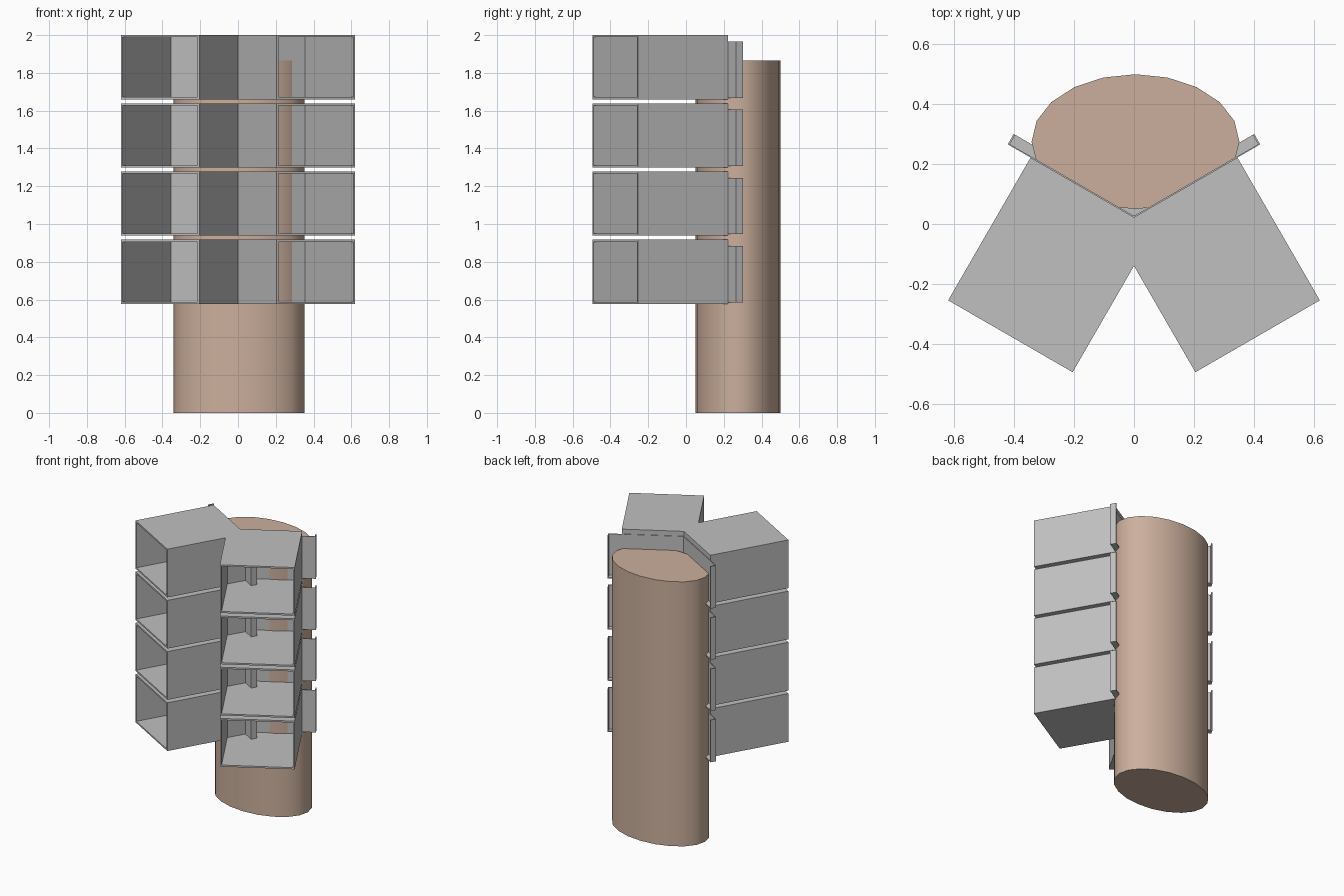
import bpy, bmesh, math
from mathutils import Matrix, Vector

if "Cube" in bpy.data.objects:
    bpy.data.objects.remove(bpy.data.objects["Cube"])


def material(name, colour):
    m = bpy.data.materials.new(name)
    m.use_nodes = True
    m.diffuse_color = (*colour, 1)
    m.node_tree.nodes["Principled BSDF"].inputs["Base Color"].default_value = (*colour, 1)
    return m


grey = material("concrete grey", (0.53, 0.53, 0.53))
clay = material("clay brown", (0.60, 0.43, 0.335))


def finish(bm, name, mat):
    bmesh.ops.recalc_face_normals(bm, faces=bm.faces)
    mesh = bpy.data.meshes.new(name)
    bm.to_mesh(mesh)
    bm.free()
    mesh.materials.append(mat)
    ob = bpy.data.objects.new(name, mesh)
    bpy.context.collection.objects.link(ob)
    return ob


def add_box(bm, lo, hi):
    lo, hi = Vector(lo), Vector(hi)
    place = Matrix.Translation((lo + hi) / 2) @ Matrix.Diagonal((*(hi - lo), 1))
    bmesh.ops.create_cube(bm, size=1, matrix=place)


def place_wing(bm, side):
    """Turn a part to its wing's angle, mirrored for the -x wing."""
    turn = Matrix.Rotation(math.radians(30), 4, "Z")
    bm.transform(Matrix.Diagonal((side, 1, 1, 1)) @ turn)


# Wing layout in its own frame: x across, y towards the back
LEFT, RIGHT, FRONT, BACK = -0.07, 0.41, -0.531, 0.0195
WALL, BACK_WALL = 0.016, 0.0385
HEIGHT, BASE, PITCH = 0.34, 0.577, 0.361


def room(name, side, z):
    bm = bmesh.new()
    add_box(bm, (LEFT, FRONT, z), (RIGHT, BACK, z + HEIGHT))
    bm.normal_update()
    mouth = [f for f in bm.faces if f.normal.y < -0.9]
    bmesh.ops.inset_region(bm, faces=mouth, thickness=WALL)
    depth = BACK - BACK_WALL - FRONT
    sunk = bmesh.ops.extrude_face_region(bm, geom=mouth)["geom"]
    bmesh.ops.delete(bm, geom=mouth, context="FACES")
    verts = [v for v in sunk if isinstance(v, bmesh.types.BMVert)]
    bmesh.ops.translate(bm, verts=verts, vec=(0, depth, 0))
    place_wing(bm, side)
    finish(bm, name, grey)


def back_tray(name, side, z):
    """Shallow tray behind a room, wider than it, open to the back and top."""
    a, b, front, back = LEFT - 0.088, RIGHT + 0.088, BACK, BACK + 0.04
    top, t = z + 0.298, 0.006
    bm = bmesh.new()
    add_box(bm, (a, front, z), (b, front + 0.004, top))
    add_box(bm, (a, front, z), (b, back, z + t))
    add_box(bm, (a, front, z), (a + t, back, top))
    add_box(bm, (b - t, front, z), (b, back, top))
    place_wing(bm, side)
    finish(bm, name, grey)


# Four storeys of rooms on two splayed wings
for side, label in ((1, "left"), (-1, "right")):
    for i in range(4):
        z = BASE + i * PITCH
        room(f"{label}_room_{i + 1}", side, z)
        back_tray(f"{label}_back_tray_{i + 1}", side, z + 0.008)

# Oval core tower
bm = bmesh.new()
bmesh.ops.create_cone(bm, cap_ends=True, segments=20, radius1=1, radius2=1, depth=1.865)
bm.transform(Matrix.Translation((0.005, 0.275, 0.9325)) @ Matrix.Diagonal((0.347, 0.225, 1, 1)))
tower = finish(bm, "core_tower", clay)
bpy.context.view_layer.objects.active = tower
tower.select_set(True)
bpy.ops.object.shade_smooth_by_angle(angle=math.radians(35))
